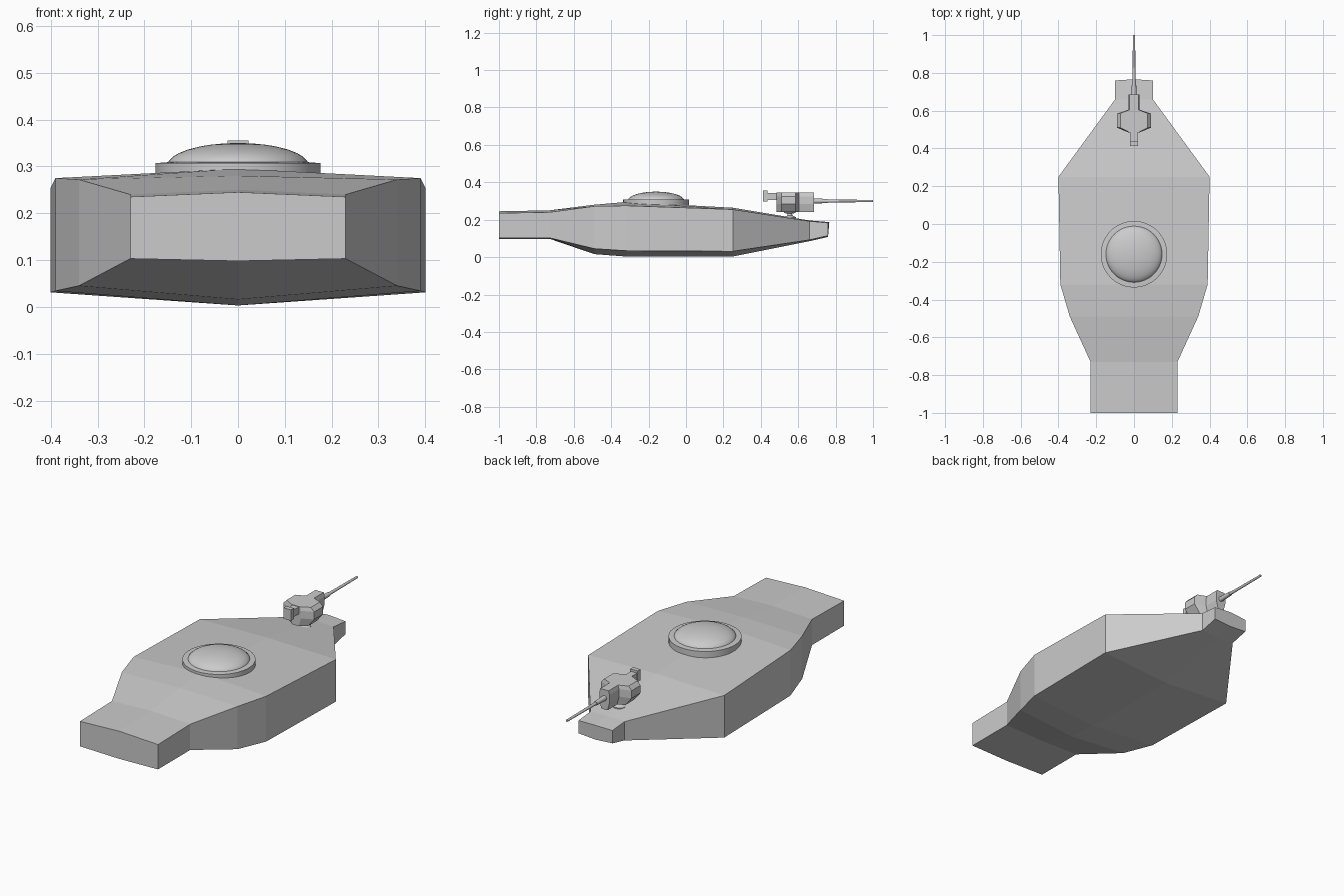
import bpy, bmesh, math
from mathutils import Matrix, Vector

cube = bpy.data.objects.get("Cube")
if cube:
    bpy.data.objects.remove(cube, do_unlink=True)

grey = bpy.data.materials.new("hull_grey")
grey.use_nodes = True
colour = (0.6, 0.6, 0.6, 1)
grey.diffuse_color = colour
grey.node_tree.nodes["Principled BSDF"].inputs["Base Color"].default_value = colour


def make(name, bm, smooth=False):
    bmesh.ops.recalc_face_normals(bm, faces=bm.faces)
    mesh = bpy.data.meshes.new(name)
    bm.to_mesh(mesh)
    bm.free()
    obj = bpy.data.objects.new(name, mesh)
    bpy.context.collection.objects.link(obj)
    mesh.materials.append(grey)
    if smooth:
        bpy.ops.object.select_all(action='DESELECT')
        obj.select_set(True)
        bpy.context.view_layer.objects.active = obj
        bpy.ops.object.shade_smooth_by_angle(angle=math.radians(35))
    return obj


def loft(bm, rings):
    """Skin a list of equal-length closed rings and cap both ends."""
    loops = [[bm.verts.new(p) for p in ring] for ring in rings]
    for a, b in zip(loops, loops[1:]):
        for i in range(len(a)):
            j = (i + 1) % len(a)
            bm.faces.new((a[i], a[j], b[j], b[i]))
    bm.faces.new(loops[0])
    bm.faces.new(loops[-1])


def lathe(name, profile, centre, axis='Z', sides=32):
    """Turn a (radius, distance) profile around a local axis."""
    bm = bmesh.new()
    rings = []
    for r, h in profile:
        ring = []
        for k in range(sides):
            a = math.tau * k / sides
            c, s = r * math.cos(a), r * math.sin(a)
            ring.append(Vector((c, s, h) if axis == 'Z' else (c, h, s)) + Vector(centre))
        rings.append(ring)
    loft(bm, rings)
    return make(name, bm, True)


def box(name, x, y, z):
    bm = bmesh.new()
    size = [b - a for a, b in (x, y, z)]
    mid = [(a + b) / 2 for a, b in (x, y, z)]
    bmesh.ops.create_cube(bm, size=1, matrix=Matrix.Translation(mid) @ Matrix.Diagonal((*size, 1)))
    return make(name, bm)


# Hull: y, half width, top edge, top centre, bottom edge, bottom centre
stations = [
    (-1.00, 0.23, 0.235, 0.245, 0.103, 0.098),
    (-0.73, 0.23, 0.24, 0.25, 0.103, 0.098),
    (-0.49, 0.34, 0.272, 0.28, 0.045, 0.016),
    (-0.32, 0.39, 0.275, 0.295, 0.034, 0.003),
    (0.25, 0.40, 0.255, 0.264, 0.031, 0.003),
    (0.66, 0.10, 0.192, 0.196, 0.092, 0.085),
    (0.76, 0.10, 0.183, 0.187, 0.115, 0.108),
]
bm = bmesh.new()
loft(bm, [[(-w, y, te), (0, y + (0.006 if y > 0.7 else 0), tc), (w, y, te),
           (w, y, be), (0, y, bc), (-w, y, be)]
          for y, w, te, tc, be, bc in stations])
make("hull", bm)

# Hatch ring and dome on the deck
lathe("dome_ring", [(0.176, 0.25), (0.176, 0.307), (0.15, 0.309)], (0, -0.16, 0), sides=48)
steps = 8
dome = [(0.15 * math.cos(a) + 0.001, 0.302 + 0.048 * math.sin(a))
        for a in (math.pi / 2 * i / steps for i in range(steps + 1))]
lathe("dome", dome, (0, -0.16, 0), sides=48)

# Gun pedestal
lathe("gun_pedestal", [(0.034, 0.19), (0.034, 0.213), (0.014, 0.222),
                       (0.012, 0.232), (0.03, 0.236), (0.03, 0.26)], (0, 0.555, 0), sides=16)

# Gun housing: cross-shaped plan with side cheeks, mirrored
half = [(0.03, 0.685), (0.03, 0.605), (0.09, 0.585), (0.09, 0.51), (0.03, 0.485)]
plan = half + [(-x, y) for x, y in reversed(half)]
bm = bmesh.new()
loft(bm, [[(x * s, y, z) for x, y in plan]
          for z, s in ((0.24, 0.6), (0.285, 1), (0.325, 1), (0.345, 0.8))])
make("gun_housing", bm)

# Breech and rear sight
box("gun_breech", (-0.018, 0.018), (0.43, 0.49), (0.305, 0.343))
box("rear_sight", (-0.022, 0.022), (0.413, 0.437), (0.297, 0.355))

# Barrel with sleeve
lathe("barrel_sleeve", [(0.014, 0.67), (0.011, 0.76)], (0, 0, 0.30), 'Y', 12)
lathe("barrel", [(0.008, 0.74), (0.006, 1.0)], (0, 0, 0.30), 'Y', 12)
